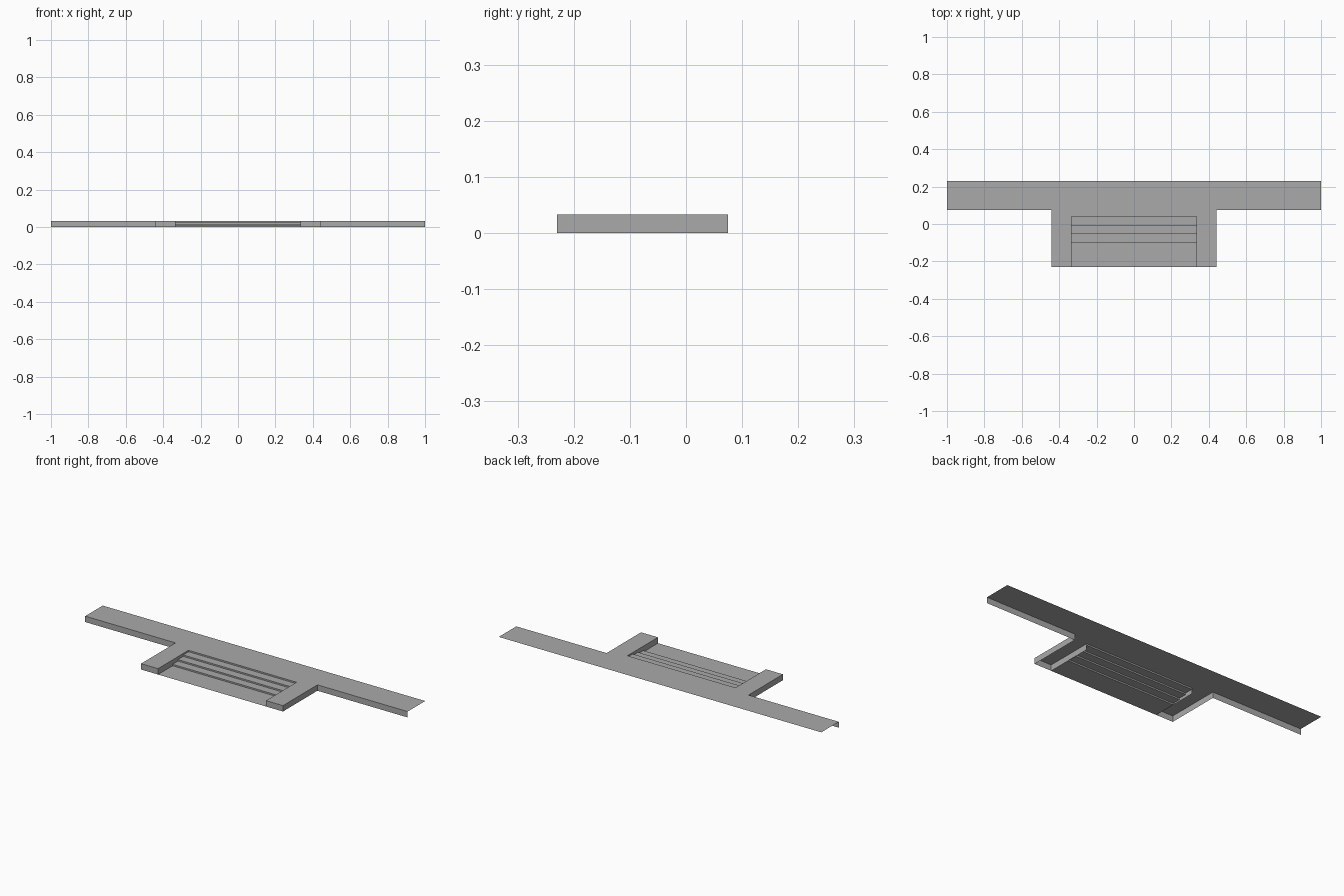
import bpy

cube = bpy.data.objects.get("Cube")
if cube:
    bpy.data.objects.remove(cube, do_unlink=True)

grey = bpy.data.materials.new("plain grey")
grey.use_nodes = True
colour = (0.40, 0.40, 0.40, 1)
grey.diffuse_color = colour
grey.node_tree.nodes["Principled BSDF"].inputs["Base Color"].default_value = colour

H = 0.033                             # deck height
END, OUT, INN = 1.0, 0.44, 0.335      # half widths
BACK, MID, WELL, FRONT = 0.23, 0.075, 0.04, -0.23
STEPS, TREAD = 4, 0.047


def sheet(name, verts, faces):
    mesh = bpy.data.meshes.new(name)
    mesh.from_pydata(verts, [], faces)
    mesh.materials.append(grey)
    obj = bpy.data.objects.new(name, mesh)
    bpy.context.collection.objects.link(obj)
    return obj


def skirt(name, path):
    """Vertical wall hanging from the deck along a plan path."""
    verts = [(x, y, z) for x, y in path for z in (0, H)]
    faces = [(2 * i, 2 * i + 2, 2 * i + 3, 2 * i + 1) for i in range(len(path) - 1)]
    return sheet(name, verts, faces)


# Flat deck: T-shaped outline with a stair well cut into the front
half = [(END, BACK), (END, MID), (OUT, MID), (OUT, FRONT), (INN, FRONT), (INN, WELL)]
outline = half + [(-x, y) for x, y in reversed(half)]
sheet("deck", [(x, y, H) for x, y in outline], [tuple(reversed(range(len(outline))))])

# Skirt walls along the front of each side, open at the ends and back
for side, s in (("left", 1), ("right", -1)):
    path = [(s * x, y) for x, y in half[1:]]
    skirt(side + "_skirt", path[::-s])

# Stairs running down to the floor of the well
profile = [(WELL, H)]
for i in range(STEPS):
    y, z = WELL - i * TREAD, H * (1 - (i + 1) / STEPS)
    profile.append((y, z))
    profile.append((y - TREAD if i < STEPS - 1 else FRONT, z))
verts = [(x, y, z) for y, z in profile for x in (-INN, INN)]
faces = [(2 * i, 2 * i + 2, 2 * i + 3, 2 * i + 1) for i in range(len(profile) - 1)]
sheet("stairs_and_floor", verts, faces)
